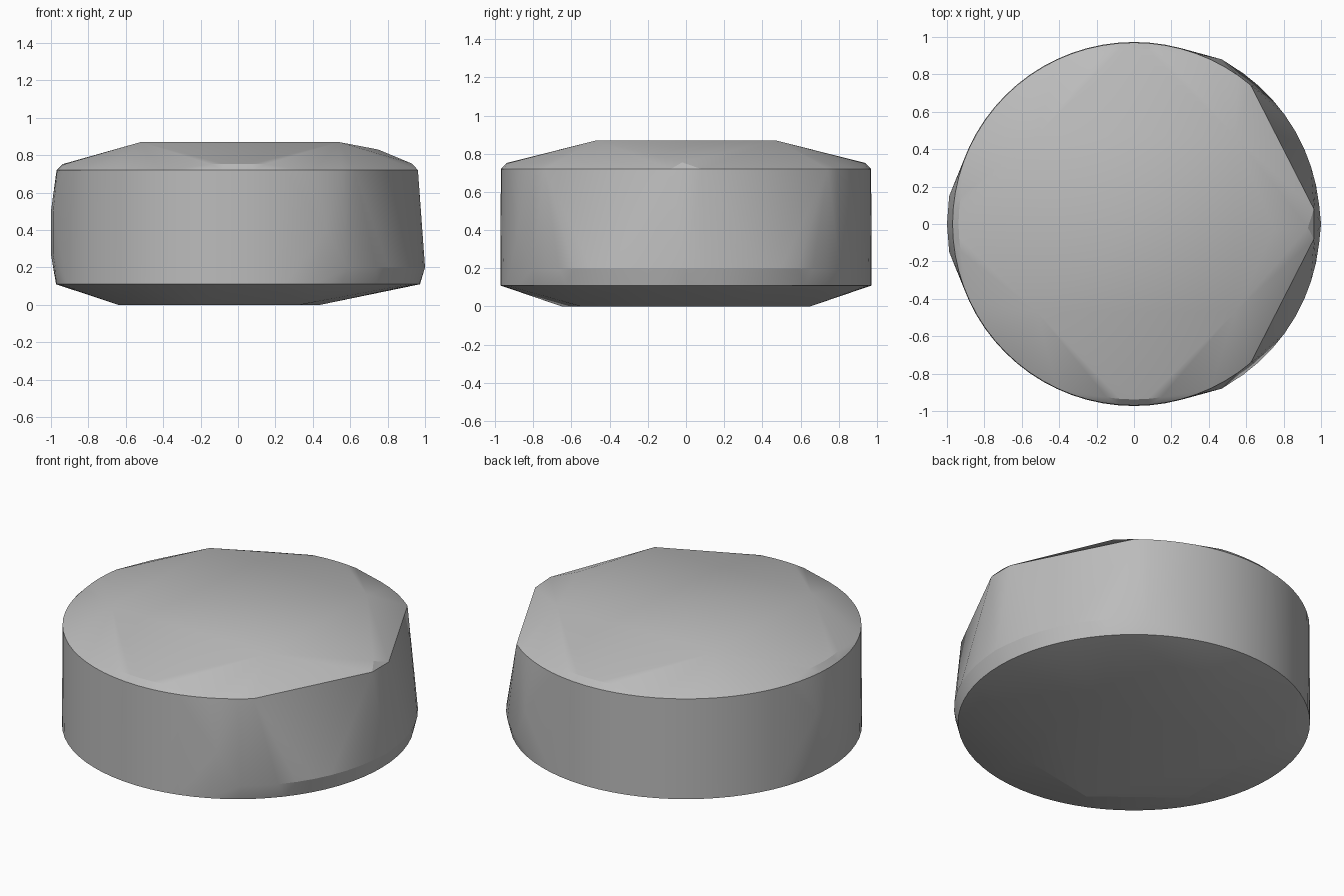
import bpy, bmesh
from math import radians, sin, cos

if "Cube" in bpy.data.objects:
    bpy.data.objects.remove(bpy.data.objects["Cube"], do_unlink=True)


def arc(radius, z, start, end, count):
    """Points on a level arc, both ends included."""
    angles = [radians(start + (end - start) * i / count) for i in range(count + 1)]
    return [(radius * cos(a), radius * sin(a), z) for a in angles]


def mirrored(points):
    """Points and their reflections in the y axis."""
    return points + [(x, -y, z) for x, y, z in points]


points = []
# Full lower rim, and upper rim left open where the side is chipped
points += arc(0.973, 0.11, 0, 355, 71)
points += arc(0.97, 0.72, 50, 310, 52)
# Flat top corners and worn ridge on the chipped side
points += mirrored([(0.54, 0.47, 0.87), (-0.52, 0.47, 0.87)])
points += [(0.75, -0.03, 0.83), (0.93, -0.02, 0.755)]
points += mirrored([(0.962, 0.08, 0.72)])
# Small softened lengths of the upper rim
for middle in (90, 180, 270):
    points += arc(0.938, 0.752, middle - 9, middle + 9, 4)
# Flat underside
points += [(0.44, 0.22, 0), (0, 0.65, 0), (-0.64, 0.33, 0), (-0.64, -0.3, 0),
           (-0.2, -0.65, 0), (0.33, -0.55, 0), (0.44, -0.2, 0)]
# Slight bulges of the wall
points += arc(0.995, 0.2, -54, 54, 18)
points += mirrored([(0.47, 0.88, 0.4), (-0.988, 0.15, 0.27), (-0.988, 0.15, 0.5)])
points += [(-1, 0, 0.27), (-1, 0, 0.5), (1, 0, 0.2)]

# Wrap the points in one solid
bm = bmesh.new()
for p in points:
    bm.verts.new(p)
bmesh.ops.remove_doubles(bm, verts=bm.verts, dist=0.002)
bmesh.ops.convex_hull(bm, input=bm.verts)
bmesh.ops.delete(bm, geom=[v for v in bm.verts if not v.link_faces], context='VERTS')
bmesh.ops.dissolve_limit(bm, angle_limit=radians(0.5), verts=bm.verts, edges=bm.edges)
bmesh.ops.recalc_face_normals(bm, faces=bm.faces)
mesh = bpy.data.meshes.new("worn_disc")
bm.to_mesh(mesh)
bm.free()
disc = bpy.data.objects.new("worn_disc", mesh)
bpy.context.collection.objects.link(disc)

# Plain grey finish
grey = bpy.data.materials.new("plain_grey")
grey.use_nodes = True
colour = (0.5, 0.5, 0.5, 1)
grey.diffuse_color = colour
grey.node_tree.nodes["Principled BSDF"].inputs["Base Color"].default_value = colour
mesh.materials.append(grey)

bpy.ops.object.select_all(action='DESELECT')
disc.select_set(True)
bpy.context.view_layer.objects.active = disc
bpy.ops.object.shade_smooth_by_angle(angle=radians(16))
